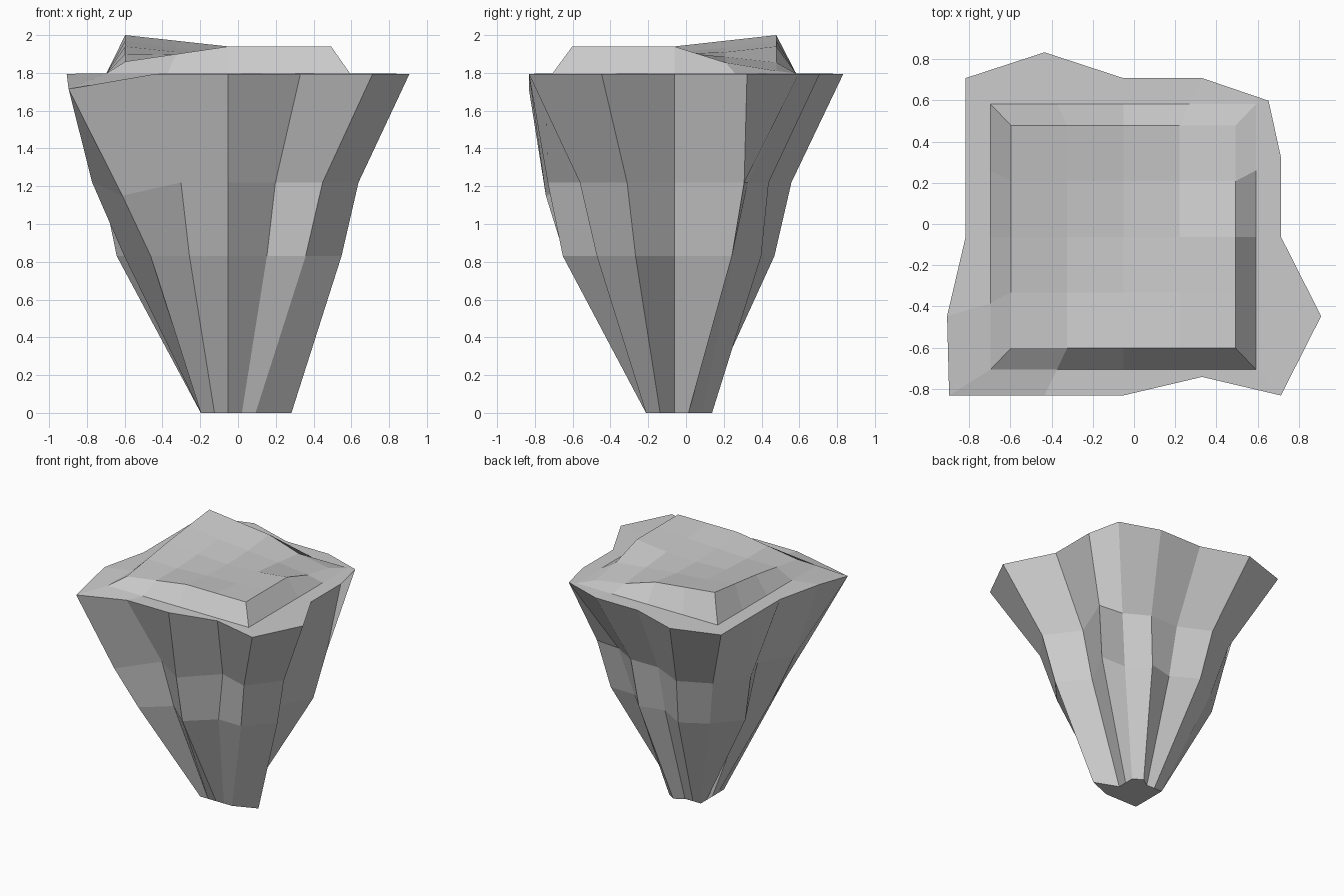
import bpy, bmesh

if "Cube" in bpy.data.objects:
    bpy.data.objects.remove(bpy.data.objects["Cube"])

CX, CY = -0.052, -0.062

# 16 grid-border positions, counter-clockwise from the front left corner
BORDER = ([(i, -2) for i in range(-2, 2)] + [(2, j) for j in range(-2, 2)]
          + [(i, 2) for i in range(2, -2, -1)] + [(-2, j) for j in range(2, -2, -1)])

bm = bmesh.new()


def ring(hx, hy, z, moves=None):
    """Square ring of 16 vertices, with a few vertices pushed about."""
    moves = moves or {}
    out = []
    for i, j in BORDER:
        dx, dy, dz = moves.get((i, j), (0, 0, 0))
        out.append(bm.verts.new((CX + i / 2 * hx + dx, CY + j / 2 * hy + dy, z + dz)))
    return out


def bridge(a, b):
    for k in range(16):
        n = (k + 1) % 16
        bm.faces.new((a[k], a[n], b[n], b[k]))


def slab_height(u, v):
    """Top surface: one raised corner, two sunken corners, a slight central dip."""
    if u < 0:
        corner = 0.06 if v > 0 else -0.08
    else:
        corner = -0.13 if v > 0 else 0.0
    dip = 0.04 * (1 - u * u) * (1 - v * v)
    return 1.94 + corner * abs(u * v) - dip


# rugged tapering rock, from the foot up to the rim
foot = ring(0.145, 0.15, 0, {(2, -1): (0.19, 0, 0), (1, 2): (0, 0.05, 0)})
low = ring(0.41, 0.41, 0.83, {
    (-2, -2): (0, -0.17, 0), (0, -2): (0, -0.18, 0),
    (2, -1): (0.19, 0, 0), (2, 1): (0.16, 0.10, 0), (2, 2): (-0.06, -0.10, 0),
    (1, 2): (0, 0.05, 0), (-1, 2): (0, 0.12, 0),
    (-2, 1): (-0.18, 0, 0), (-2, 0): (-0.05, 0, 0), (-2, -1): (-0.14, 0, 0)})
mid = ring(0.5, 0.5, 1.22, {
    (-2, -2): (-0.06, -0.18, -0.07), (0, -2): (0, -0.17, 0), (1, -2): (0, 0.08, 0),
    (2, -1): (0.19, 0, 0), (2, 1): (0.15, 0.12, 0), (2, 2): (-0.06, -0.11, 0),
    (-1, 2): (0, 0.12, 0),
    (-2, 1): (-0.17, 0, 0), (-2, 0): (-0.06, 0, 0), (-2, -1): (-0.22, 0, 0)})
rim = ring(0.765, 0.77, 1.795, {
    (-2, -2): (-0.08, 0, -0.08), (1, -2): (0, 0.09, 0), (2, -1): (0.195, 0, 0),
    (2, 2): (-0.06, -0.11, 0), (-1, 2): (0, 0.125, 0), (-2, -1): (-0.09, 0, 0)})

# ledge and bevelled slab on top
slab_base = ring(0.645, 0.645, 1.797)
slab_top = ring(0.545, 0.54, 0)
top = dict(zip(BORDER, slab_top))
for i in range(-1, 2):
    for j in range(-1, 2):
        top[i, j] = bm.verts.new((CX + i / 2 * 0.545, CY + j / 2 * 0.54, 0))
for (i, j), v in top.items():
    v.co.z = slab_height(i / 2, j / 2)
for key in ((2, 1), (1, 2)):
    top[key].co.z -= 0.02

bm.faces.new(foot[::-1])
levels = [foot, low, mid, rim, slab_base, slab_top]
for a, b in zip(levels, levels[1:]):
    bridge(a, b)
for i in range(-2, 2):
    for j in range(-2, 2):
        bm.faces.new((top[i, j], top[i + 1, j], top[i + 1, j + 1], top[i, j + 1]))

bmesh.ops.recalc_face_normals(bm, faces=bm.faces[:])
mesh = bpy.data.meshes.new("floating_rock")
bm.to_mesh(mesh)
bm.free()
rock = bpy.data.objects.new("floating_rock", mesh)
bpy.context.collection.objects.link(rock)
